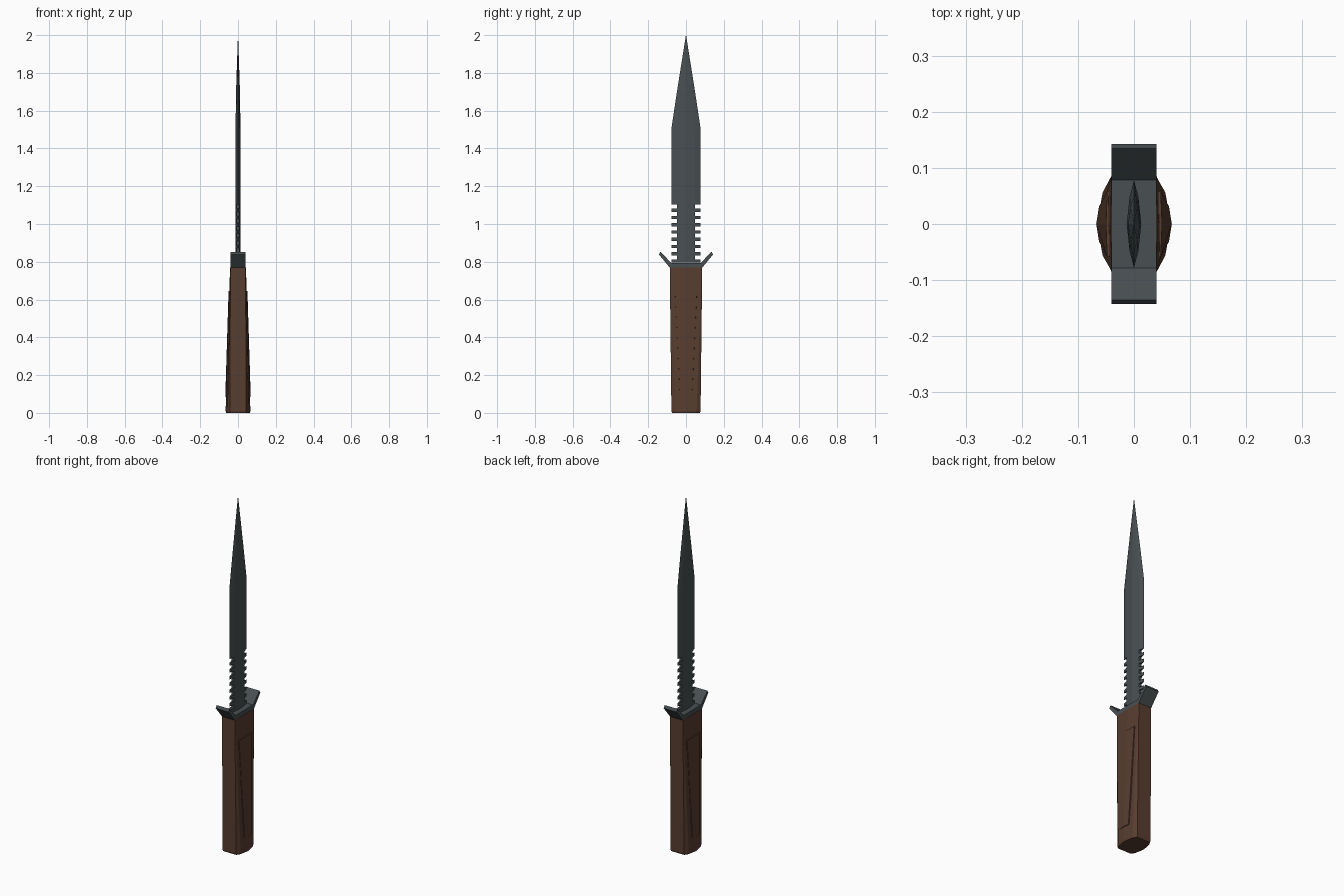
import bpy, bmesh

if "Cube" in bpy.data.objects:
    bpy.data.objects.remove(bpy.data.objects["Cube"])


def material(name, col):
    m = bpy.data.materials.new(name)
    m.diffuse_color = (*col, 1)
    m.use_nodes = True
    m.node_tree.nodes["Principled BSDF"].inputs["Base Color"].default_value = m.diffuse_color
    return m


STEEL = material("dark steel", (0.066, 0.080, 0.084))
WOOD = material("brown grip", (0.098, 0.047, 0.030))


def finish(name, bm, mat):
    bmesh.ops.remove_doubles(bm, verts=bm.verts, dist=0.00001)
    bmesh.ops.recalc_face_normals(bm, faces=bm.faces)
    me = bpy.data.meshes.new(name)
    bm.to_mesh(me)
    bm.free()
    me.materials.append(mat)
    ob = bpy.data.objects.new(name, me)
    bpy.context.collection.objects.link(ob)
    return ob


def loft(name, rings, mat):
    """Skin a list of closed rings of 3D points and cap both ends."""
    bm = bmesh.new()
    rows = [[bm.verts.new(p) for p in r] for r in rings]
    n = len(rows[0])
    for a, b in zip(rows, rows[1:]):
        for i in range(n):
            j = (i + 1) % n
            bm.faces.new((a[i], a[j], b[j], b[i]))
    bm.faces.new(rows[0])
    bm.faces.new(rows[-1])
    return finish(name, bm, mat)


# Blade: lens section, stepped rows make the teeth, pointed tip
def blade_ring(w, t, z):
    k = min(0.048, 0.62 * w) if z > 1.4 else 0.048
    half = [(0, w), (t * 0.6, k), (t, 0), (t * 0.6, -k)]
    return [(x, y, z) for x, y in half] + [(-x, -y, z) for x, y in half]


W, CORE, T = 0.078, 0.0485, 0.013
rings = []
for i in range(8):
    z = 0.795 + i * 0.0385
    rings += [blade_ring(W, T, z), blade_ring(W, T, z + 0.017),
              blade_ring(CORE, T, z + 0.017), blade_ring(CORE, T, z + 0.0385)]
rings += [blade_ring(W, T, 0.795 + 8 * 0.0385), blade_ring(W, T, 1.5),
          blade_ring(0.048, 0.0105, 1.7), blade_ring(0.0004, 0.0003, 2.0)]
loft("blade", rings, STEEL)

# Guard: flat plate with upswept ends
side = [(0.085, 0.768), (0.143, 0.838), (0.135, 0.853), (0.078, 0.794)]
profile = side + [(-y, z) for y, z in reversed(side)]
loft("guard", [[(x, y, z) for y, z in profile] for x in (-0.04, 0.04)], STEEL)


# Grip: tapering section that swells into ridged sides toward the base
def grip_dims(z):
    f = 1 - z / 0.77
    mix = lambda top, bottom: top + (bottom - top) * f
    return (mix(0.040, 0.043), mix(0.086, 0.077), mix(0.0405, 0.056),
            mix(0.083, 0.056), mix(0.042, 0.066))


def grip_ring(z, s=1.0):
    a, b, m, c, p = [v * s for v in grip_dims(z)]
    half = [(a, b), (m, c), (p, 0), (m, -c), (a, -b)]
    return [(x, y, z) for x, y in half] + [(-x, -y, z) for x, y in half]


loft("grip", [grip_ring(0, 0.96), grip_ring(0.01), grip_ring(0.77)], WOOD)


# Raised tapering panels on both broad sides
def panel_ring(sx, z, w):
    a, b, m, c, p = grip_dims(z)
    edge = p + (m - p) * w / c
    out = 0.004
    pts = [(edge - 0.01, w), (edge + out, w * 0.97), (p + out, 0),
           (edge + out, -w * 0.97), (edge - 0.01, -w)]
    return [(sx * x, y, z) for x, y in pts]


for sx, label in ((1, "right"), (-1, "left")):
    loft(label + "_grip_panel",
         [panel_ring(sx, 0.085, 0.032), panel_ring(sx, 0.645, 0.06)], WOOD)
